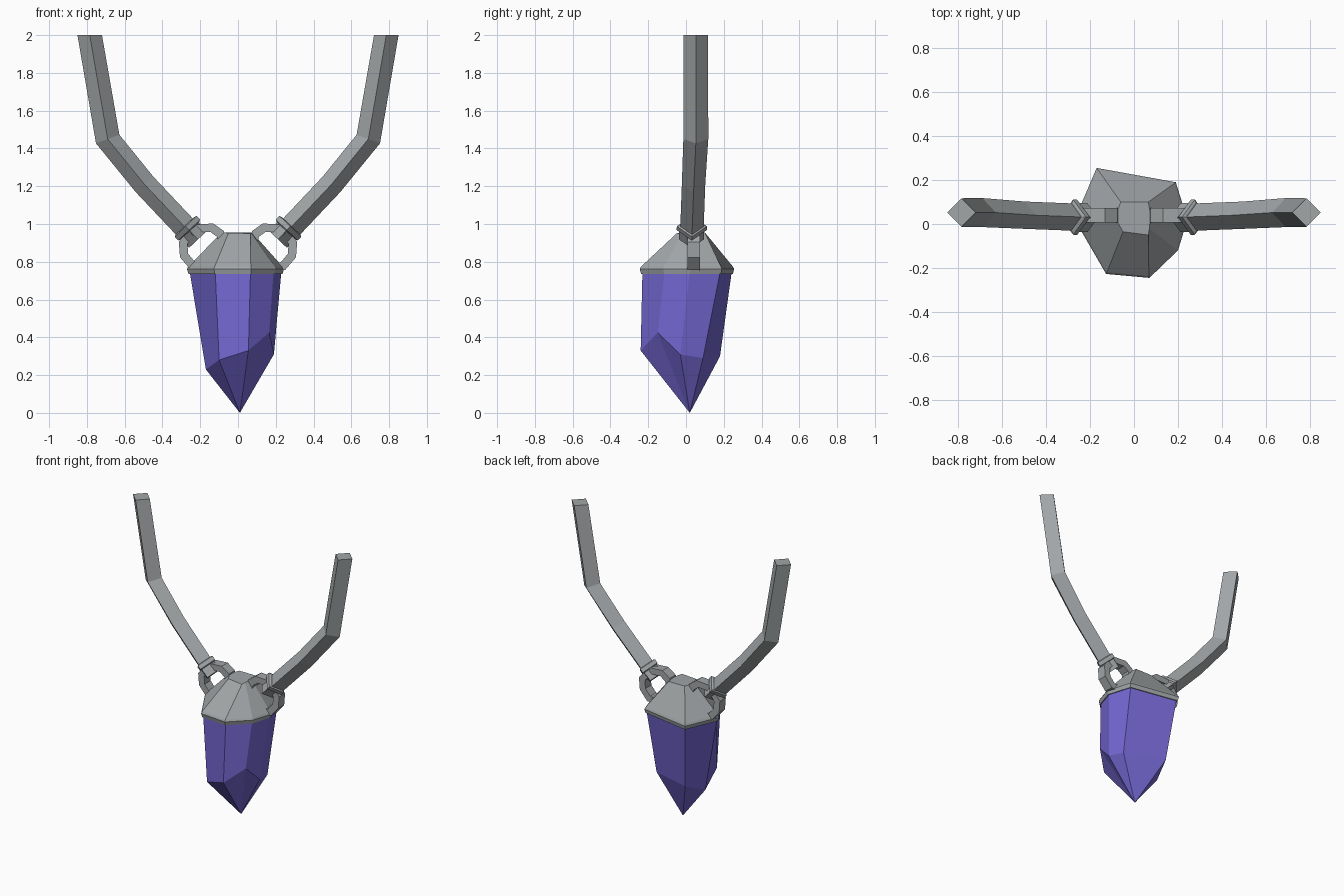
import bpy, bmesh, math
from mathutils import Vector

if "Cube" in bpy.data.objects:
    bpy.data.objects.remove(bpy.data.objects["Cube"])


def material(name, rgb):
    m = bpy.data.materials.new(name)
    m.diffuse_color = (*rgb, 1)
    m.use_nodes = True
    m.node_tree.nodes["Principled BSDF"].inputs["Base Color"].default_value = m.diffuse_color
    return m


GREY = material("grey metal", (0.36, 0.38, 0.39))
PURPLE = material("purple crystal", (0.18, 0.14, 0.66))


def loft(name, rings, mat, tip=None, loop=False, mirror=False):
    """Skin a list of equal-sided rings; optionally end in a point or close in a loop."""
    bm = bmesh.new()
    vs = [[bm.verts.new(p) for p in r] for r in rings]
    n = len(vs[0])
    pairs = list(zip(vs, vs[1:])) + ([(vs[-1], vs[0])] if loop else [])
    for a, b in pairs:
        for i in range(n):
            j = (i + 1) % n
            bm.faces.new((a[i], a[j], b[j], b[i]))
    if not loop:
        bm.faces.new(vs[0])
        if tip:
            t = bm.verts.new(tip)
            for i in range(n):
                bm.faces.new((vs[-1][i], vs[-1][(i + 1) % n], t))
        else:
            bm.faces.new(vs[-1])
    bmesh.ops.recalc_face_normals(bm, faces=bm.faces)
    me = bpy.data.meshes.new(name)
    bm.to_mesh(me)
    bm.free()
    me.materials.append(mat)
    ob = bpy.data.objects.new(name, me)
    bpy.context.collection.objects.link(ob)
    if mirror:
        ob.modifiers.new("mirror", 'MIRROR')
    return ob


# Irregular seven-sided outline shared by cap and crystal
OUTLINE = [(0.07, -0.245), (0.2, -0.12), (0.243, 0.02), (0.19, 0.19),
           (-0.17, 0.255), (-0.27, 0.02), (-0.127, -0.227)]


def outline(scale, z, cx=-0.005, cy=0.015):
    return [(cx + (x - cx) * scale, cy + (y - cy) * scale, z) for x, y in OUTLINE]


# Metal cap: thin rim, then faceted slope up to a small flat top
top = [(0.065, -0.05, 0.95), (0.07, -0.02, 0.953), (0.075, 0.04, 0.955),
       (0.065, 0.1, 0.955), (-0.06, 0.1, 0.955), (-0.087, 0.03, 0.955),
       (-0.05, -0.035, 0.953)]
loft("cap", [outline(0.97, 0.735), outline(1, 0.762), outline(0.97, 0.775), top], GREY)

# Crystal: body tapering to an uneven shoulder, then a point
shoulder = [(0.055, -0.24, 0.33), (0.165, -0.15, 0.425), (0.19, -0.03, 0.31),
            (0.165, 0.09, 0.29), (-0.12, 0.18, 0.30), (-0.17, 0.03, 0.23),
            (-0.10, -0.2, 0.28)]
loft("crystal", [outline(0.945, 0.745), shoulder], PURPLE, tip=(0.01, 0.02, 0))


def diamond(c, side, r):
    """Four-sided section around c; side is the in-plane half diagonal direction."""
    c, y = Vector(c), Vector((0, 1, 0))
    return [c + side * r, c + y * min(r, 0.08), c - side * r, c - y * min(r, 0.08)]


# Cords: mitred diamond section along a bent path, mirrored to the left
path = [Vector(p) for p in [(0.24, 0.03, 0.94), (0.495, 0.04, 1.21),
                            (0.69, 0.052, 1.45), (0.785, 0.052, 2.0)]]
radii = [0.062, 0.062, 0.066, 0.065]
rings = []
for i, p in enumerate(path):
    d = (path[min(i + 1, 3)] - path[max(i - 1, 0)]).normalized()
    side = Vector((d.z, 0, -d.x)).normalized()
    if i == 3:
        side = Vector((1, 0, 0))
    rings.append(diamond(p, side, radii[i]))
loft("cord", rings, GREY, mirror=True)

# Collars gripping the cord ends: flange plus narrower block
axis = (path[1] - path[0]).normalized()
side = Vector((axis.z, 0, -axis.x)).normalized()
mid = Vector((0.246, 0.03, 0.955))
loft("collar", [diamond(mid + axis * t, side, r) for t, r in
                [(-0.05, 0.066), (0.012, 0.066), (0.018, 0.08), (0.045, 0.08), (0.05, 0.066)]],
     GREY, mirror=True)

# Links: faceted rings joining collars to the cap
links = []
for deg in (40, 69, 118, 167, 202, 239, 290, 350):
    a = math.radians(deg)
    d = Vector((-math.cos(a), 0, math.sin(a)))
    c = Vector((0.18, 0.04, 0.875))
    links.append([c + d * r + Vector((0, y, 0))
                  for r, y in ((0.137, -0.033), (0.137, 0.033), (0.09, 0.033), (0.09, -0.033))])
loft("link", links, GREY, loop=True, mirror=True)
